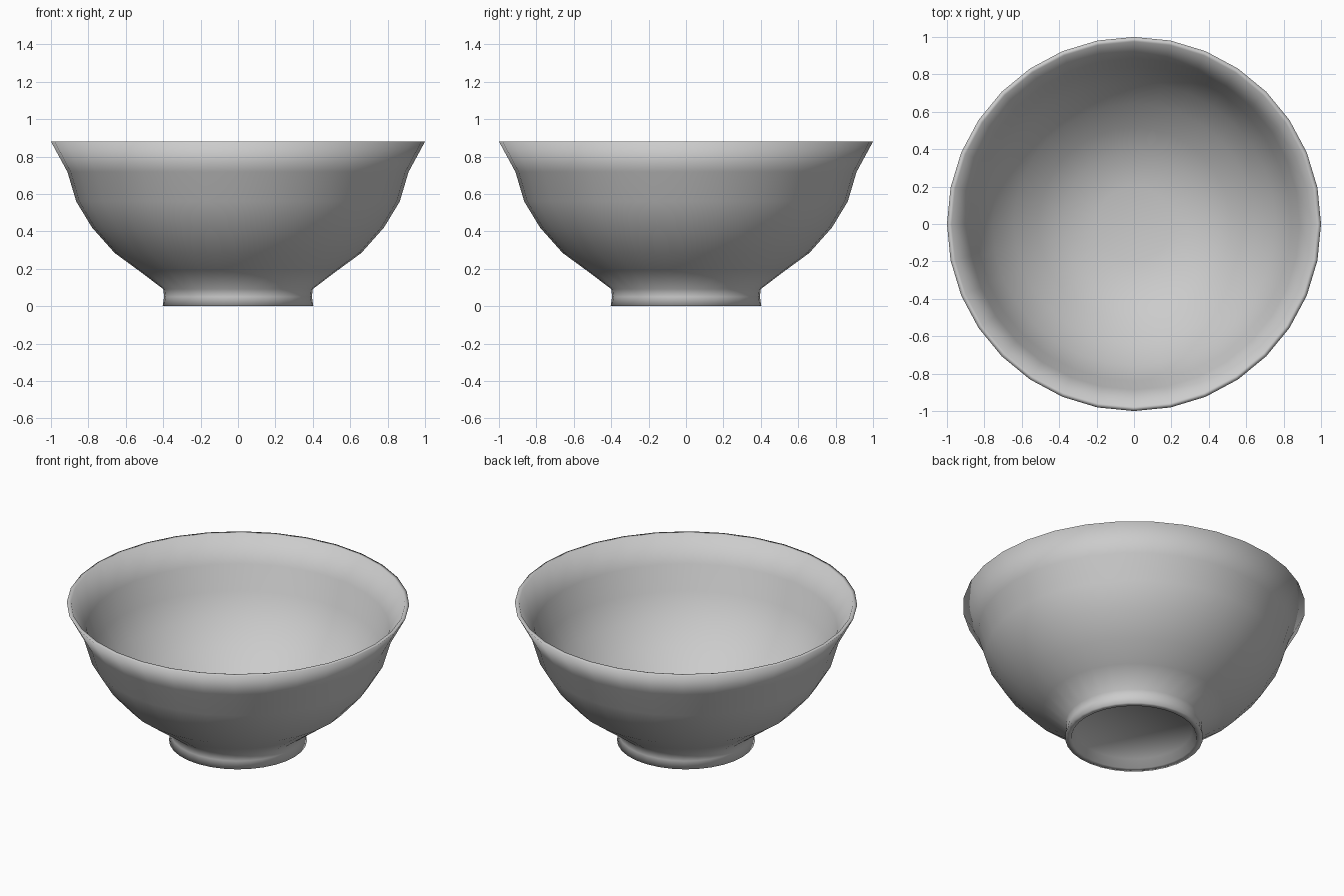
import bpy, bmesh
from math import sin, cos, pi

if "Cube" in bpy.data.objects:
    bpy.data.objects.remove(bpy.data.objects["Cube"])

SIDES = 32

# Closed half-section of the bowl: (radius, height), underside centre to inner floor centre
profile = [
    (0, 0.055), (0.34, 0.05), (0.365, 0.0), (0.403, 0.0),        # recessed base and foot ring
    (0.395, 0.05), (0.40, 0.092),                                # foot
    (0.53, 0.19), (0.66, 0.285), (0.78, 0.42), (0.865, 0.56),    # outer wall
    (0.912, 0.718), (1.0, 0.88),                                 # flared lip
    (0.975, 0.88), (0.886, 0.724), (0.84, 0.572), (0.757, 0.435),  # inner wall
    (0.643, 0.305), (0.515, 0.21), (0.385, 0.125), (0.2, 0.09), (0, 0.08),
]

bm = bmesh.new()


def ring(r, z):
    if r == 0:
        return [bm.verts.new((0, 0, z))] * SIDES
    return [bm.verts.new((r * cos(2 * pi * i / SIDES), r * sin(2 * pi * i / SIDES), z))
            for i in range(SIDES)]


# Revolve the section
rings = [ring(r, z) for r, z in profile]
for a, b in zip(rings, rings[1:]):
    for i in range(SIDES):
        j = (i + 1) % SIDES
        bm.faces.new(list(dict.fromkeys((a[i], a[j], b[j], b[i]))))
bmesh.ops.recalc_face_normals(bm, faces=bm.faces[:])
for f in bm.faces:
    f.smooth = True

mesh = bpy.data.meshes.new("bowl")
bm.to_mesh(mesh)
bm.free()
bowl = bpy.data.objects.new("bowl", mesh)
bpy.context.collection.objects.link(bowl)
